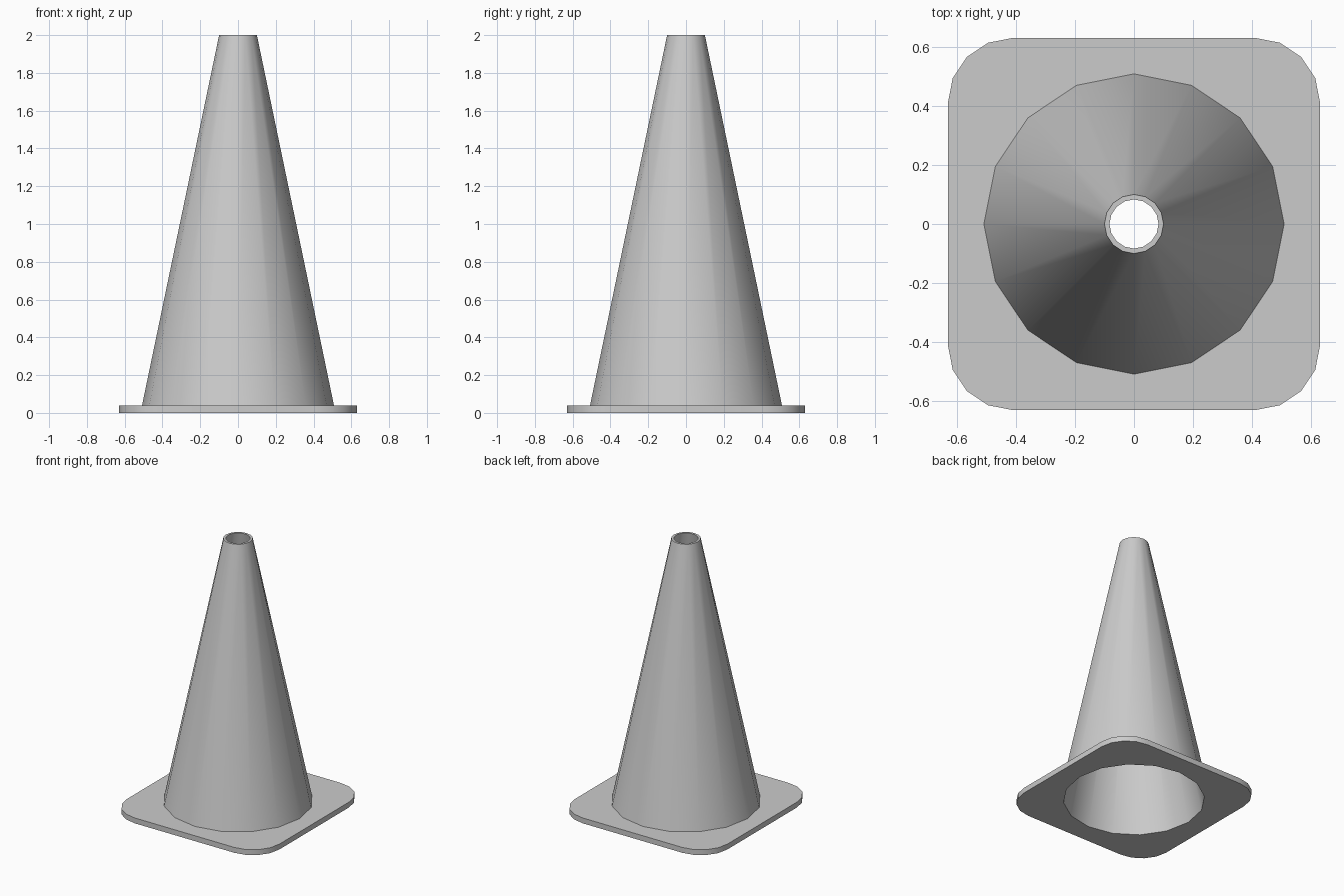
import bpy, bmesh
from math import cos, sin, pi

if "Cube" in bpy.data.objects:
    bpy.data.objects.remove(bpy.data.objects["Cube"])

SIDES = 16
STEP = 2 * pi / SIDES
HALF, CORNER = 0.63, 0.22      # base plate half width and corner radius
THICK, HEIGHT = 0.04, 2.0

bm = bmesh.new()


def ring(radius, z):
    return [bm.verts.new((radius * cos(i * STEP), radius * sin(i * STEP), z))
            for i in range(SIDES)]


def plate_outline(z):
    # four rounded corners of five points each
    c = HALF - CORNER
    verts = []
    for q in range(4):
        a0 = q * pi / 2
        cx = c if q in (0, 3) else -c
        cy = c if q in (0, 1) else -c
        for i in range(5):
            a = a0 + i * STEP
            verts.append(bm.verts.new((cx + CORNER * cos(a), cy + CORNER * sin(a), z)))
    return verts


def wall(lower, upper):
    n = len(lower)
    for i in range(n):
        j = (i + 1) % n
        bm.faces.new((lower[i], lower[j], upper[j], upper[i]))


def fill_plate(outer, inner):
    # flat annulus between the rounded square and the round opening
    for q in range(4):
        for i in range(4):
            k = q * 4 + i
            bm.faces.new((outer[q * 5 + i], outer[q * 5 + i + 1],
                          inner[(k + 1) % SIDES], inner[k]))
        bm.faces.new((outer[q * 5 + 4], outer[(q * 5 + 5) % 20],
                      inner[(q * 4 + 4) % SIDES]))


# base plate
plate_bottom, plate_top = plate_outline(0), plate_outline(THICK)
inner_bottom, cone_foot = ring(0.48, 0), ring(0.508, THICK)
wall(plate_bottom, plate_top)
fill_plate(plate_bottom, inner_bottom)
fill_plate(plate_top, cone_foot)

# hollow tapered body with open top
cone_top, inner_top = ring(0.10, HEIGHT), ring(0.083, HEIGHT)
wall(cone_foot, cone_top)
wall(cone_top, inner_top)
wall(inner_top, inner_bottom)

bmesh.ops.recalc_face_normals(bm, faces=bm.faces)
mesh = bpy.data.meshes.new("traffic_cone")
bm.to_mesh(mesh)
bm.free()
cone = bpy.data.objects.new("traffic_cone", mesh)
bpy.context.collection.objects.link(cone)

# smooth sides, sharp rims
bpy.context.view_layer.objects.active = cone
cone.select_set(True)
bpy.ops.object.shade_smooth_by_angle(angle=pi / 6)
